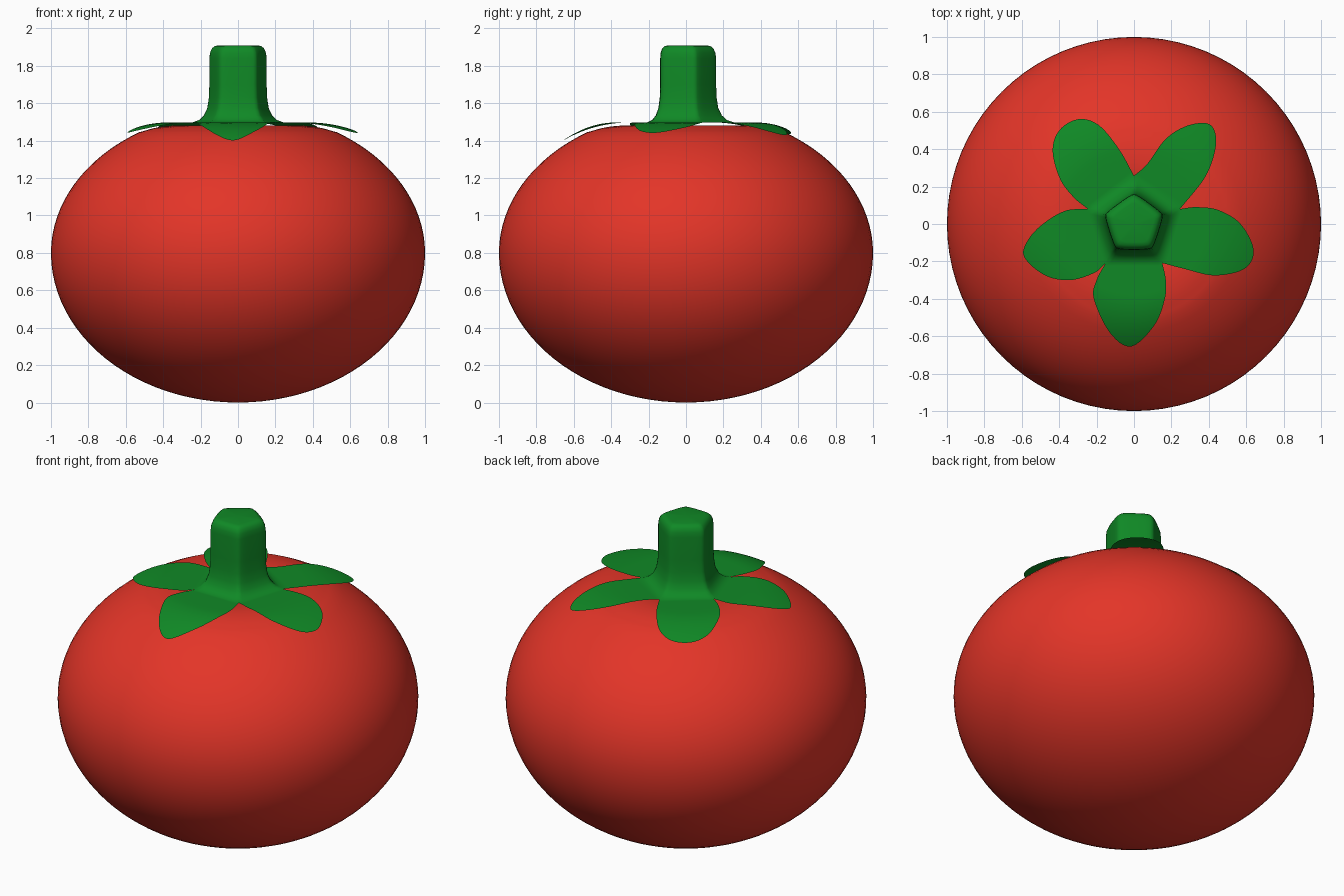
import bpy, bmesh, math
from mathutils import Vector

cube = bpy.data.objects.get("Cube")
if cube:
    bpy.data.objects.remove(cube)


def make_material(name, rgb):
    mat = bpy.data.materials.new(name)
    mat.use_nodes = True
    mat.diffuse_color = (*rgb, 1)
    mat.node_tree.nodes["Principled BSDF"].inputs["Base Color"].default_value = (*rgb, 1)
    return mat


def make_object(name, bm, mat):
    bmesh.ops.remove_doubles(bm, verts=bm.verts, dist=0.0005)
    bmesh.ops.recalc_face_normals(bm, faces=bm.faces)
    for face in bm.faces:
        face.smooth = True
    mesh = bpy.data.meshes.new(name)
    bm.to_mesh(mesh)
    bm.free()
    mesh.materials.append(mat)
    obj = bpy.data.objects.new(name, mesh)
    bpy.context.collection.objects.link(obj)
    return obj


def bridge(bm, rows):
    """Fill the strips between consecutive rows of points."""
    grid = [[bm.verts.new(p) for p in row] for row in rows]
    for low, high in zip(grid, grid[1:]):
        for i in range(len(low) - 1):
            bm.faces.new((low[i], low[i + 1], high[i + 1], high[i]))


def curve_through(points, steps):
    """Smooth curve through the points, sampled evenly per span."""
    pts = [Vector(p) for p in points]
    pts = [2 * pts[0] - pts[1]] + pts + [2 * pts[-1] - pts[-2]]
    out = []
    for a, b, c, d in zip(pts, pts[1:], pts[2:], pts[3:]):
        for k in range(steps):
            t = k / steps
            out.append(0.5 * (2 * b + (c - a) * t + (2 * a - 5 * b + 4 * c - d) * t ** 2
                              + (3 * b - a - 3 * c + d) * t ** 3))
    return out + [pts[-2]]


red = make_material("tomato red", (0.77, 0.035, 0.021))
green = make_material("stem green", (0.005, 0.25, 0.019))

# Fruit: a lathed profile, with a flattened and slightly dimpled top
WAIST = 0.8
profile = []
for i in range(25):
    a = math.pi / 2 * (i / 24 - 1)
    profile.append((math.cos(a), 0, WAIST + 0.8 * math.sin(a)))
for i in range(1, 17):
    a = math.radians(58) * i / 16
    profile.append((math.cos(a), 0, WAIST + 0.76 * math.sin(a)))
shoulder = [profile[-1], (0.42, 0, 1.473), (0.3, 0, 1.48), (0.15, 0, 1.46), (0, 0, 1.45)]
profile += [tuple(p) for p in curve_through(shoulder, 4)[1:]]

bm = bmesh.new()
verts = [bm.verts.new(p) for p in profile]
edges = [bm.edges.new(pair) for pair in zip(verts, verts[1:])]
bmesh.ops.spin(bm, geom=verts + edges, cent=(0, 0, 0), axis=(0, 0, 1),
               angle=math.tau, steps=80, use_duplicate=False)
make_object("fruit", bm, red)

# Stem: five-sided rings, flared at the foot and rounded at the top
SIDE_STEPS = 12
FOOT_Z = 1.497
FOOT_R = 0.258


def corner(k, radius=FOOT_R):
    a = math.radians(90 - 72 * k)
    return Vector((radius * math.cos(a), radius * math.sin(a)))


def ring(radius, z, rounding):
    points = []
    for k in range(5):
        for i in range(SIDE_STEPS):
            p = corner(k, radius).lerp(corner(k + 1, radius), i / SIDE_STEPS)
            if rounding:
                cap = radius * rounding
                p *= (1 + (p.length / cap) ** 16) ** (-1 / 16)
            points.append((p.x, p.y, z))
    return points + points[:1]


rings = [(FOOT_R, FOOT_Z, 0), (0.225, 1.51, 1.05), (0.2, 1.535, 1), (0.183, 1.575, 0.97),
         (0.174, 1.63, 0.97), (0.171, 1.7, 0.97), (0.171, 1.84, 0.97), (0.168, 1.87, 0.96),
         (0.158, 1.893, 0.95), (0.142, 1.905, 0.95), (0.12, 1.91, 0.95), (0.001, 1.91, 0.95)]
bm = bmesh.new()
bridge(bm, [ring(*r) for r in rings])

# Sepals: outline of each between two foot corners, and how far its tip droops
sepals = [
    ([(.07, .32), (.165, .45), (.27, .52), (.38, .54), (.43, .5), (.435, .4), (.38, .25)], 0.8),
    ([(.33, .09), (.45, .075), (.57, 0), (.64, -.14), (.59, -.24), (.43, -.275), (.27, -.24)], 0.7),
    ([(.17, -.3), (.165, -.4), (.11, -.54), (-.015, -.655), (-.13, -.58), (-.215, -.4), (-.2, -.3)], 1.25),
    ([(-.21, -.26), (-.34, -.3), (-.475, -.275), (-.585, -.18), (-.575, -.1), (-.5, -.01), (-.37, .07)], 1.0),
    ([(-.32, .14), (-.395, .24), (-.435, .39), (-.4, .5), (-.3, .56), (-.19, .53), (-.08, .4)], 0.9),
]
for k, (outline, droop) in enumerate(sepals):
    edge = curve_through([corner(k), *outline, corner(k + 1)], 6)
    rows = []
    for i in range(len(edge) // 2 + 1):
        row = []
        for j in range(SIDE_STEPS + 1):
            p = edge[i].lerp(edge[-1 - i], j / SIDE_STEPS)
            z = FOOT_Z - droop * max(0, p.length - 0.38) ** 2
            row.append((p.x, p.y, z))
        rows.append(row)
    bridge(bm, rows)
make_object("stem_and_sepals", bm, green)
